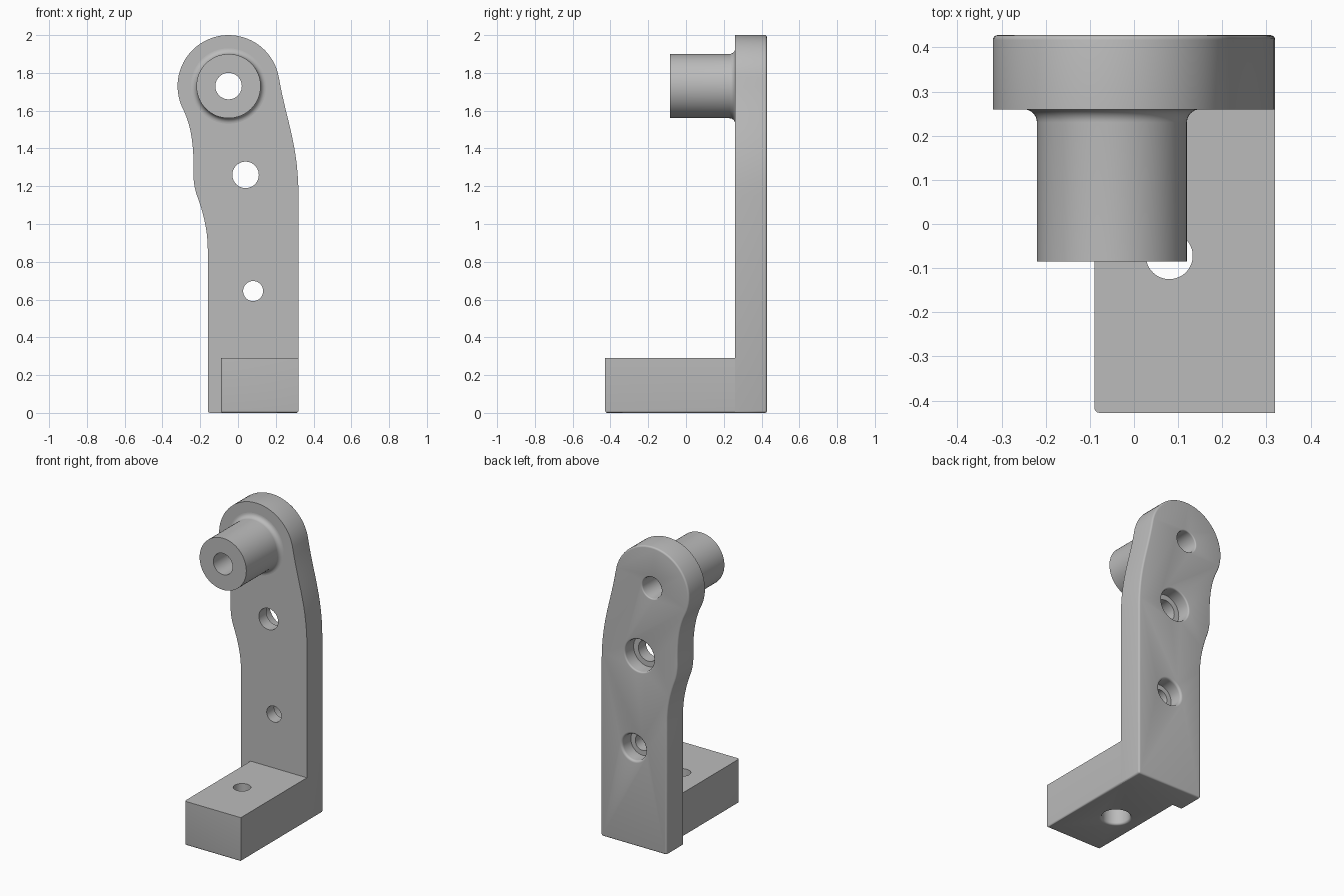
import bpy, bmesh, math
from mathutils import Matrix, Vector
from mathutils.geometry import interpolate_bezier

if "Cube" in bpy.data.objects:
    bpy.data.objects.remove(bpy.data.objects["Cube"])

grey = bpy.data.materials.new("plain grey")
grey.diffuse_color = (0.5, 0.5, 0.5, 1)
grey.use_nodes = True
grey.node_tree.nodes["Principled BSDF"].inputs["Base Color"].default_value = grey.diffuse_color

FRONT, BACK = 0.26, 0.428     # plate faces in y
TOP = (-0.05, 1.73)           # centre of the rounded head


def make(name, bm):
    bmesh.ops.recalc_face_normals(bm, faces=bm.faces)
    me = bpy.data.meshes.new(name)
    bm.to_mesh(me)
    bm.free()
    ob = bpy.data.objects.new(name, me)
    bpy.context.collection.objects.link(ob)
    me.materials.append(grey)
    return ob


def lathe(name, profile, matrix, closed=False, n=64):
    """Spin (radius, height) points round z, then place with a matrix."""
    bm = bmesh.new()
    vs = [bm.verts.new((r, 0, h)) for r, h in profile]
    es = [bm.edges.new(p) for p in zip(vs, vs[1:])]
    if closed:
        es.append(bm.edges.new((vs[-1], vs[0])))
    bmesh.ops.spin(bm, geom=vs + es, cent=(0, 0, 0), axis=(0, 0, 1),
                   angle=2 * math.pi, steps=n)
    bmesh.ops.remove_doubles(bm, verts=bm.verts, dist=1e-5)
    bm.transform(matrix)
    return make(name, bm)


def along_y(x, y, z, back=False):
    # local +z runs to -y (from the back face inward) or to +y
    return Matrix.Translation((x, y, z)) @ Matrix.Rotation(
        math.radians(90 if back else -90), 4, 'X')


def bore(wide, narrow, depth, length, fillet=0.015):
    """Stepped hole profile with a rounded mouth at height 0."""
    pts = [(0, -0.05), (wide + fillet, -0.05)]
    for i in range(6):
        a = math.pi / 2 * i / 5
        pts.append((wide + fillet * (1 - math.sin(a)), fillet * (1 - math.cos(a))))
    if wide > narrow:
        pts += [(wide, depth), (narrow, depth)]
    return pts + [(narrow, length), (0, length)]


def cut(ob, cutters):
    bpy.context.view_layer.objects.active = ob
    for c in cutters:
        m = ob.modifiers.new("hole", 'BOOLEAN')
        m.operation, m.solver, m.object = 'DIFFERENCE', 'EXACT', c
        bpy.ops.object.modifier_apply(modifier=m.name)
        bpy.data.objects.remove(c)


def smooth(ob):
    bpy.ops.object.select_all(action='DESELECT')
    ob.select_set(True)
    bpy.context.view_layer.objects.active = ob
    bpy.ops.object.shade_smooth_by_angle(angle=math.radians(30))


def curve(a, b, c, d, n=14):
    return [(p.x, p.y) for p in interpolate_bezier(
        *[Vector((*q, 0)) for q in (a, b, c, d)], n)][1:]


# upright plate: outline in x, z, running anticlockwise from bottom left
R = 0.012
outline = [(-0.16 + R - R * math.cos(a), R - R * math.sin(a))
           for a in (0, math.pi / 6, math.pi / 3, math.pi / 2)]
outline += [(0.32 - R + R * math.sin(a), R - R * math.cos(a))
            for a in (0, math.pi / 6, math.pi / 3, math.pi / 2)]
outline += [(0.32, 1.15)]
outline += curve((0.32, 1.15), (0.32, 1.42), (0.255, 1.55), (0.216, 1.777))
for i in range(1, 41):
    a = math.radians(10 + (207 - 10) * i / 40)
    outline.append((TOP[0] + 0.27 * math.cos(a), TOP[1] + 0.27 * math.sin(a)))
outline += curve(outline[-1], (-0.25, 1.525), (-0.232, 1.42), (-0.236, 1.27))
outline += curve(outline[-1], (-0.236, 1.22), (-0.228, 1.18), (-0.217, 1.15), 8)
outline += curve(outline[-1], (-0.18, 1.05), (-0.16, 0.96), (-0.16, 0.86))

bm = bmesh.new()
face = bm.faces.new([bm.verts.new((x, FRONT, z)) for x, z in outline])
ext = bmesh.ops.extrude_face_region(bm, geom=[face], use_keep_orig=True)
back = [v for v in ext["geom"] if isinstance(v, bmesh.types.BMVert)]
bmesh.ops.translate(bm, verts=back, vec=(0, BACK - FRONT, 0))
bmesh.ops.recalc_face_normals(bm, faces=bm.faces)
rim = [e for e in bm.edges if all(v.co.y > BACK - 0.001 for v in e.verts)]
bmesh.ops.bevel(bm, geom=rim, offset=0.011, segments=4, profile=0.5, affect='EDGES')
plate = make("upright_plate", bm)
cut(plate, [
    lathe("head_cutter", bore(0.07, 0.07, 0, 0.3, 0.008), along_y(*[TOP[0], BACK, TOP[1]], True)),
    lathe("upper_cutter", bore(0.105, 0.07, 0.09, 0.3, 0.01), along_y(0.04, BACK, 1.26, True)),
    lathe("lower_cutter", bore(0.085, 0.053, 0.09, 0.3), along_y(0.08, BACK, 0.645, True)),
])
smooth(plate)

# foot block, rounded on its bottom edges and front left corner
bm = bmesh.new()
bmesh.ops.create_cube(bm, size=1)
bm.transform(Matrix.Translation((0.115, -0.084, 0.145))
             @ Matrix.Diagonal((0.41, 0.688, 0.29, 1)))
soft = []
for e in bm.edges:
    m = (e.verts[0].co + e.verts[1].co) / 2
    if (m.z < 0.01 and m.y < 0.2) or (m.x < 0 and m.y < -0.4 and 0.1 < m.z < 0.2):
        soft.append(e)
bmesh.ops.bevel(bm, geom=soft, offset=R, segments=4, profile=0.5, affect='EDGES')
foot = make("foot_block", bm)
cut(foot, [lathe("foot_cutter", bore(0.085, 0.053, 0.15, 0.5),
                 Matrix.Translation((0.08, -0.072, 0)))])
smooth(foot)

# hollow boss with a fillet where it meets the plate
length = FRONT + 0.085
prof = [(0.07, length), (0.07, 0), (0.17, 0)]
for i in range(9):
    a = math.pi / 2 * i / 8
    prof.append((0.17 + 0.03 * (1 - math.cos(a)), length - 0.03 + 0.03 * math.sin(a)))
boss = lathe("boss_tube", prof, along_y(TOP[0], -0.085, TOP[1]), closed=True)
smooth(boss)
